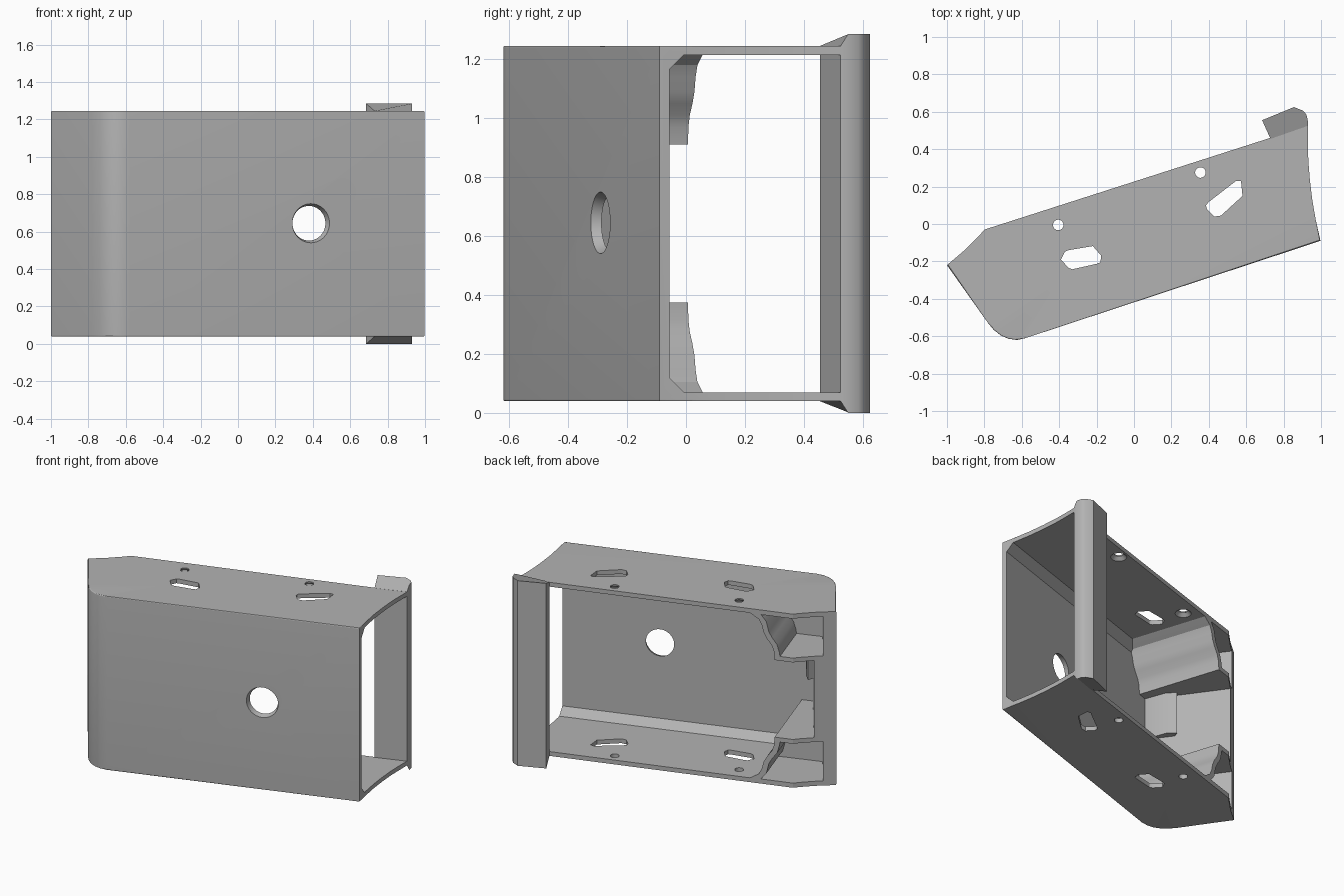
import bpy, bmesh, math
from mathutils import Matrix, Vector

if "Cube" in bpy.data.objects:
    bpy.data.objects.remove(bpy.data.objects["Cube"], do_unlink=True)

mat = bpy.data.materials.new("plain_grey")
mat.use_nodes = True
GREY = (0.45, 0.45, 0.45, 1)
mat.diffuse_color = GREY
mat.node_tree.nodes["Principled BSDF"].inputs["Base Color"].default_value = GREY

TILT = math.radians(18)
C, S = math.cos(TILT), math.sin(TILT)
MID = 1.285 / 2
FLAT = Matrix.Identity(4)
# Maps (along the case, height, depth) to world space
DEEP = Matrix(((C, 0, -S, 0), (S, 0, C, 0), (0, 1, 0, 0), (0, 0, 0, 1)))


def finish(name, bm):
    bmesh.ops.recalc_face_normals(bm, faces=bm.faces)
    mesh = bpy.data.meshes.new(name)
    bm.to_mesh(mesh)
    bm.free()
    mesh.materials.append(mat)
    ob = bpy.data.objects.new(name, mesh)
    bpy.context.collection.objects.link(ob)
    return ob


def prism(name, pts, a, b, matrix=FLAT, round_test=None, radius=0.05, segs=1):
    """Extrude an outline; bevel the rim edges that pass round_test."""
    bm = bmesh.new()
    rings = [[bm.verts.new((p, q, h)) for p, q in pts] for h in (a, b)]
    bm.faces.new(rings[0])
    bm.faces.new(rings[1])
    n = len(pts)
    for i in range(n):
        j = (i + 1) % n
        bm.faces.new((rings[0][i], rings[0][j], rings[1][j], rings[1][i]))
    if round_test:
        rim = [e for e in bm.edges if e.verts[0].co.z == e.verts[1].co.z
               and round_test((e.verts[0].co + e.verts[1].co) / 2)]
        bmesh.ops.bevel(bm, geom=rim, offset=radius, segments=segs, profile=0.5,
                        affect='EDGES', clamp_overlap=True)
    bm.transform(matrix)
    return finish(name, bm)


def cone(name, r1, r2, start, end):
    axis = Vector(end) - Vector(start)
    bm = bmesh.new()
    bmesh.ops.create_cone(bm, cap_ends=True, segments=40, radius1=r1, radius2=r2,
                          depth=axis.length)
    bm.transform(Matrix.Translation((Vector(start) + Vector(end)) / 2)
                 @ axis.to_track_quat('Z', 'Y').to_matrix().to_4x4())
    return finish(name, bm)


def combine(target, tool, operation='DIFFERENCE'):
    mod = target.modifiers.new("cut", 'BOOLEAN')
    mod.operation, mod.object, mod.solver = operation, tool, 'EXACT'
    bpy.context.view_layer.objects.active = target
    bpy.ops.object.modifier_apply(modifier=mod.name)
    bpy.data.objects.remove(tool, do_unlink=True)


def flip(pts, up):
    return pts if up else [(p, 2 * MID - q) for p, q in pts]


# Outer body, with a rounded lower-left corner and a concave open end
corner = [(-0.78, -0.53), (-0.75, -0.566), (-0.71, -0.597), (-0.67, -0.614),
          (-0.625, -0.62), (-0.58, -0.61)]
outline = [(-1, -0.22)] + corner + [
    (0.997, -0.09), (0.972, 0.02), (0.953, 0.13), (0.94, 0.24), (0.932, 0.34),
    (0.93, 0.42), (0.93, 0.525), (-0.8, -0.03), (-0.83, -0.065), (-0.9, -0.135)]
case = prism("case_shell", outline, 0.04, 1.245,
             round_test=lambda m: m.y < 0.33 * m.x - 0.35 or (m.x < -0.7 and m.y < -0.3),
             radius=0.055, segs=6)

# Inner cavity, chamfered along the front wall
cavity = prism("cavity", [(-0.575, -0.572), (1.2, 0.013), (1.2, 0.9), (-0.9, 0.3),
                          (-1.0, 0.02)], 0.07, 1.215,
               round_test=lambda m: abs(m.x - 0.3125) < 0.01 and m.y < 0, radius=0.05)

# Wavy corner brackets and their pockets
wave = [(-0.486, 1.26), (-0.488, 1.215), (-0.515, 1.198), (-0.545, 1.18), (-0.565, 1.14),
        (-0.578, 1.09), (-0.6, 1.05), (-0.63, 1.01), (-0.645, 0.97), (-0.65, 0.91)]
for up in (True, False):
    block = prism("block", flip(wave + [(-1.4, 0.91), (-1.4, 1.26)], up), -1, 1, DEEP)
    combine(cavity, block)
rib = prism("rib", [(-0.74, -0.55), (-0.67, -0.38), (-0.62, -0.43), (-0.55, -0.62)], 0.62, 1)
combine(cavity, rib)
combine(case, cavity)

hollow = [(-0.56, 1.213), (-0.595, 1.17), (-0.612, 1.1), (-0.635, 1.06), (-0.665, 1.02),
          (-0.68, 0.97), (-0.685, 0.94), (-1.4, 0.94), (-1.4, 1.213)]
for up in (True, False):
    pocket = prism("pocket", flip(hollow, up), -1, 1, DEEP)
    limit = prism("limit", [(-0.94, -0.16), (-0.77, -0.4), (-0.42, -0.28), (-0.6, 0.3),
                            (-1.1, 0.05)], -0.1, 1.4)
    combine(pocket, limit, 'INTERSECT')
    combine(case, pocket)

# Slots through the top and bottom plates
slots = ([(-0.39, -0.19), (-0.37, -0.148), (-0.35, -0.14), (-0.22, -0.118), (-0.175, -0.17),
          (-0.18, -0.205), (-0.2, -0.213), (-0.33, -0.242), (-0.35, -0.235)],
         [(0.385, 0.1), (0.4, 0.118), (0.545, 0.23), (0.572, 0.23), (0.58, 0.15),
          (0.465, 0.045), (0.43, 0.04), (0.39, 0.08)])
for pts in slots:
    combine(case, prism("slot", pts, -0.2, 1.5))

# Screw holes, countersunk from the inside
for x, y in ((-0.405, -0.005), (0.355, 0.275)):
    combine(case, cone("screw_hole", 0.028, 0.028, (x, y, -0.2), (x, y, 1.5)))
    for up in (1, -1):
        combine(case, cone("countersink", 0.058, 0.026, (x, y, MID + up * 0.565),
                           (x, y, MID + up * 0.596)))

# Round front opening and the blind hole underneath
depth = Vector((-S, C, 0))
front = Vector((0.39, -0.29, 0.645))
combine(case, cone("front_hole", 0.108, 0.084, front - depth * 0.01, front + depth * 0.06))
combine(case, cone("under_hole", 0.08, 0.07, (-0.7, -0.35, 0.03), (-0.7, -0.35, 0.16)))

# Upright hook bar on the back edge, its ends sloping down to the plates
bar = prism("hook_bar", [(0.685, 0.555), (0.73, 0.455), (0.93, 0.525), (0.93, 0.55),
                         (0.922, 0.585), (0.905, 0.605), (0.855, 0.625)], 0, 1.285)
for v in bar.data.vertices:
    if v.co.y < 0.33 * v.co.x + 0.24:
        v.co.z = MID + math.copysign(0.603, v.co.z - MID)

for ob in (case, bar):
    bpy.ops.object.select_all(action='DESELECT')
    ob.select_set(True)
    bpy.context.view_layer.objects.active = ob
    bpy.ops.object.shade_smooth_by_angle(angle=math.radians(30))
